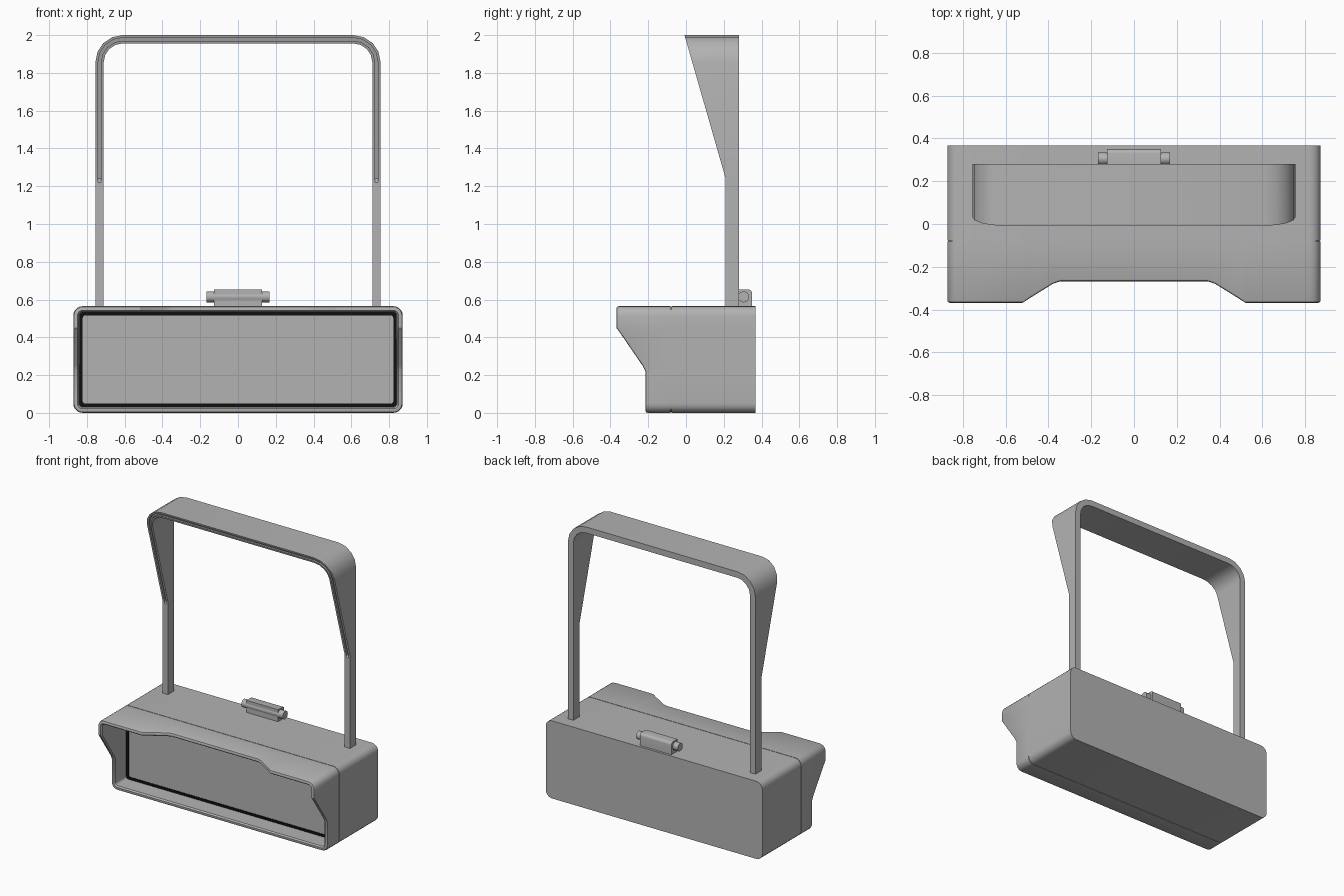
import bpy, bmesh
from math import radians, sin, cos, pi

if "Cube" in bpy.data.objects:
    bpy.data.objects.remove(bpy.data.objects["Cube"], do_unlink=True)


def material(name, value):
    m = bpy.data.materials.new(name)
    m.use_nodes = True
    colour = (value, value, value, 1)
    m.diffuse_color = colour
    m.node_tree.nodes["Principled BSDF"].inputs["Base Color"].default_value = colour
    return m


GREY = material("plain grey", 0.45)
BLACK = material("seal black", 0.005)


def loft(name, rings, mat=GREY, caps=True, loop=False):
    """Skin a series of closed rings that have equal point counts."""
    bm = bmesh.new()
    rows = [[bm.verts.new(p) for p in ring] for ring in rings]
    n = len(rows[0])
    pairs = list(zip(rows, rows[1:]))
    if loop:
        pairs.append((rows[-1], rows[0]))
    for a, b in pairs:
        for i in range(n):
            j = (i + 1) % n
            bm.faces.new((a[i], a[j], b[j], b[i]))
    if caps and not loop:
        bm.faces.new(rows[0])
        bm.faces.new(rows[-1])
    bmesh.ops.remove_doubles(bm, verts=bm.verts, dist=0.0001)
    bmesh.ops.recalc_face_normals(bm, faces=bm.faces)
    me = bpy.data.meshes.new(name)
    bm.to_mesh(me)
    bm.free()
    me.materials.append(mat)
    ob = bpy.data.objects.new(name, me)
    bpy.context.collection.objects.link(ob)
    bpy.ops.object.select_all(action="DESELECT")
    ob.select_set(True)
    bpy.context.view_layer.objects.active = ob
    bpy.ops.object.shade_smooth_by_angle(angle=radians(30))
    return ob


def interp(points, t):
    """Piecewise linear lookup, held flat beyond both ends."""
    if t <= points[0][0]:
        return points[0][1]
    for (a, va), (b, vb) in zip(points, points[1:]):
        if t <= b:
            return va + (vb - va) * (t - a) / (b - a)
    return points[-1][1]


# Front outline of the hood: notch across the top, slant down the sides
NOTCH = [(0.345, -0.268), (0.38, -0.28), (0.485, -0.345), (0.52, -0.368)]
SLANT = [(0.22, -0.215), (0.25, -0.23), (0.425, -0.35), (0.45, -0.368)]
HALF_W, HEIGHT, RADIUS, SEAM = 0.872, 0.565, 0.05, -0.08


def outline(inset=0.0):
    """Rounded rectangle in x and z, with points at the hood's bends."""
    w, lo, hi = HALF_W - inset, inset, HEIGHT - inset
    r = max(RADIUS - inset, 0.012)
    bends_x = [x for x, _ in NOTCH]
    bends_z = [z for z, _ in SLANT]

    def corner(cx, cz, start):
        return [(cx + r * cos(start + k * pi / 10), cz + r * sin(start + k * pi / 10))
                for k in range(6)]
    pts = corner(w - r, lo + r, -pi / 2)
    pts += [(w, z) for z in bends_z]
    pts += corner(w - r, hi - r, 0)
    pts += [(x, hi) for x in reversed(bends_x)] + [(-x, hi) for x in bends_x]
    pts += corner(r - w, hi - r, pi / 2)
    pts += [(-w, z) for z in reversed(bends_z)]
    pts += corner(r - w, lo + r, pi)
    return pts


def flat(inset, y):
    return [(x, y, z) for x, z in outline(inset)]


FRONT = [max(interp(NOTCH, abs(x)), interp(SLANT, z)) for x, z in outline()]


def rim(inset, back=0.0):
    return [(x, y + back, z) for (x, z), y in zip(outline(inset), FRONT)]


# Housing behind the seam, stepped in slightly where the seam runs
loft("housing", [flat(0, 0.367), flat(0, SEAM + 0.002),
                 flat(0.006, SEAM + 0.002), flat(0.006, SEAM - 0.002)])

# Open hood with a softened rim
loft("hood", [flat(0, SEAM - 0.002), rim(0, 0.012), rim(0.004, 0.003), rim(0.012),
              rim(0.022), rim(0.03, 0.01), flat(0.032, SEAM - 0.002)], loop=True)

# Dark seal round the recessed front panel
loft("panel_seal", [flat(0.032, SEAM), flat(0.032, SEAM - 0.006),
                    flat(0.05, SEAM - 0.006), flat(0.05, SEAM)], BLACK, loop=True)

# Carrying handle: flat band whose front edge flares toward the top
FLARE = [(1.24, 0.21), (2.0, -0.008)]
OUT, THICK, BEND = 0.755, 0.044, 0.144
path = [((OUT, z), (OUT - THICK, z)) for z in (0.55, 1.22, 1.24)]
for k in range(5):
    a = k * pi / 8
    path.append(tuple((OUT - BEND + r * cos(a), 2.0 - BEND + r * sin(a))
                      for r in (BEND, BEND - THICK)))
path += [tuple((-x, z) for x, z in pair) for pair in reversed(path)]

SECTION = [(0, "back"), (1, "back"), (1, "front"), (0.68, "front"),
           (0.68, "groove"), (0.32, "groove"), (0.32, "front"), (0, "front")]
rings = []
for (xo, zo), (xi, zi) in path:
    ring = []
    for u, side in SECTION:
        x, z = xo + (xi - xo) * u, zo + (zi - zo) * u
        y = 0.28 if side == "back" else interp(FLARE, z)
        if side == "groove" and z > 1.23:
            y += 0.015
        ring.append((x, y, z))
    rings.append(ring)
loft("handle", rings)

# Latch block with a rounded upper rear edge
profile = [(0.28, 0.555), (0.28, 0.653)]
profile += [(0.33 + 0.02 * sin(k * pi / 8), 0.633 + 0.02 * cos(k * pi / 8)) for k in range(5)]
profile += [(0.35, 0.555)]
loft("latch_block", [[(x, y, z) for y, z in profile] for x in (-0.127, 0.127)])

# Pin through the latch block
loft("latch_pin", [[(x, 0.305 + 0.029 * cos(k * pi / 10), 0.614 + 0.029 * sin(k * pi / 10))
                    for k in range(20)] for x in (-0.167, 0.167)])
